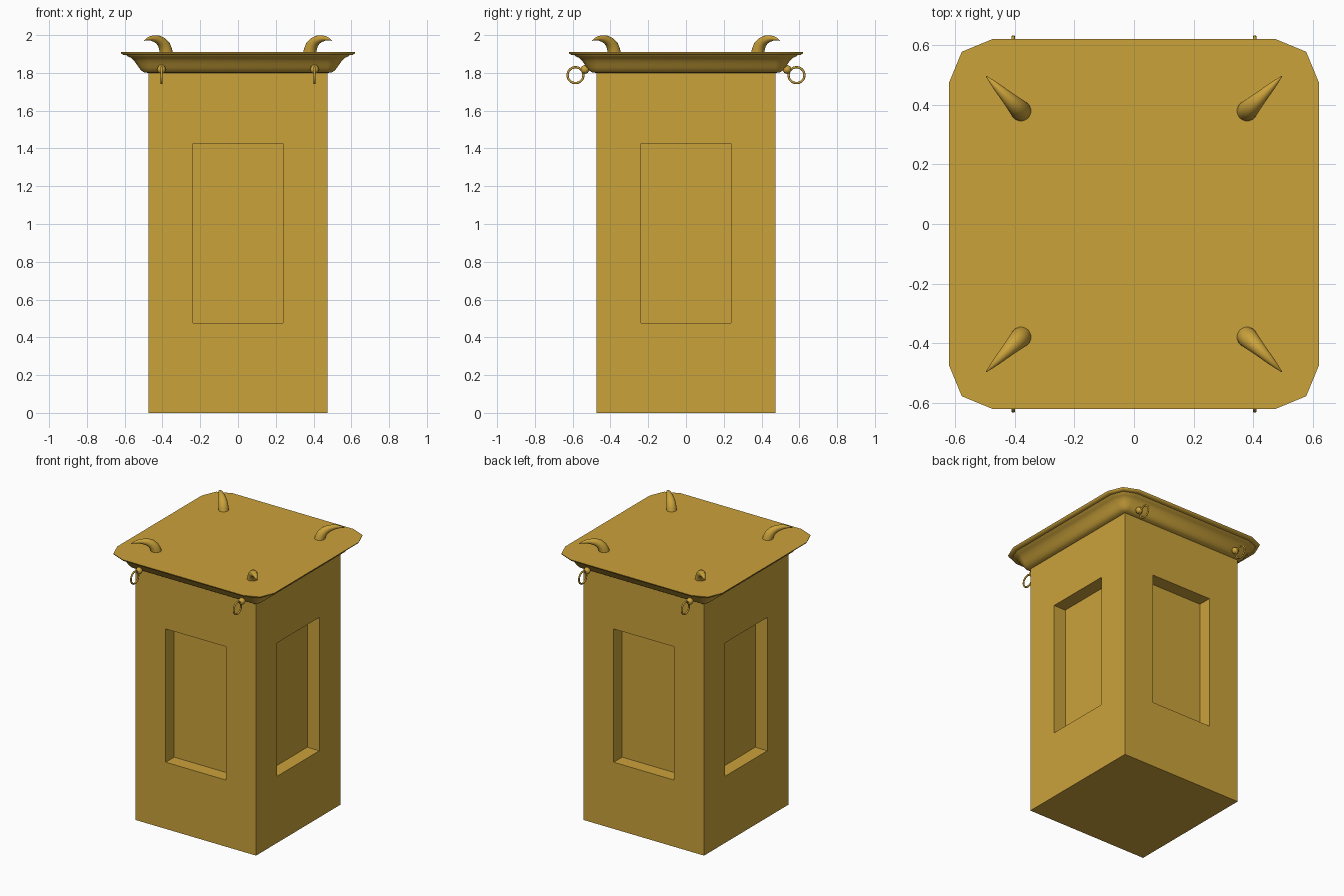
import bpy, bmesh, math
from mathutils import Vector, Matrix

if "Cube" in bpy.data.objects:
    bpy.data.objects.remove(bpy.data.objects["Cube"])

gold = bpy.data.materials.new("antique gold")
gold.diffuse_color = (0.60, 0.365, 0.044, 1)
gold.use_nodes = True
gold.node_tree.nodes["Principled BSDF"].inputs["Base Color"].default_value = gold.diffuse_color


def finish(name, bm, smooth=None):
    bmesh.ops.recalc_face_normals(bm, faces=bm.faces)
    me = bpy.data.meshes.new(name)
    bm.to_mesh(me)
    bm.free()
    me.materials.append(gold)
    ob = bpy.data.objects.new(name, me)
    bpy.context.collection.objects.link(ob)
    if smooth:
        bpy.ops.object.select_all(action='DESELECT')
        ob.select_set(True)
        bpy.context.view_layer.objects.active = ob
        bpy.ops.object.shade_smooth_by_angle(angle=math.radians(smooth))
    return ob


def skin(bm, rings):
    """Join successive closed rings of points and return the vertex rings."""
    vr = [[bm.verts.new(p) for p in r] for r in rings]
    n = len(vr[0])
    for a, b in zip(vr, vr[1:]):
        for i in range(n):
            bm.faces.new((a[i], a[(i + 1) % n], b[(i + 1) % n], b[i]))
    return vr


# Pedestal body with a recessed panel on each side
H, W, RECESS = 1.9, 0.475, 0.095
bm = bmesh.new()
bmesh.ops.create_cube(bm, size=1, matrix=Matrix.Translation((0, 0, H / 2))
                      @ Matrix.Diagonal((2 * W, 2 * W, H, 1)))
bm.normal_update()
for f in [f for f in bm.faces if abs(f.normal.z) < 0.5]:
    centre, normal = f.calc_center_median(), f.normal.copy()
    corners = [v.co.copy() for v in f.verts]
    bmesh.ops.inset_individual(bm, faces=[f], thickness=0.1)
    for v, c in zip(f.verts, sorted(corners, key=lambda c: 0)):
        near = min(corners, key=lambda k: (k - v.co).length)
        v.co = centre.lerp(near, 0.5)
    panel = bmesh.ops.extrude_discrete_faces(bm, faces=[f])["faces"][0]
    bmesh.ops.translate(bm, verts=panel.verts, vec=-normal * RECESS)
finish("pedestal_body", bm)

# Moulded cornice: ogee profile swept round the body with two-segment corners
profile = [(0.001, 1.80), (0.022, 1.803), (0.038, 1.813), (0.050, 1.828),
           (0.062, 1.846), (0.076, 1.865), (0.092, 1.880), (0.112, 1.889),
           (0.116, 1.894), (0.132, 1.895), (0.143, 1.903), (0.145, 1.91)]
rings = []
for off, z in profile:
    ring = []
    for k in range(4):
        q = math.radians(45 + 90 * k)
        cx, cy = W * math.copysign(1, math.cos(q)), W * math.copysign(1, math.sin(q))
        for j in range(3):
            a = math.radians(90 * k + 45 * j)
            ring.append((cx + off * math.cos(a), cy + off * math.sin(a), z))
    rings.append(ring)
bm = bmesh.new()
bm.faces.new(skin(bm, rings)[-1])
finish("cornice", bm, 40)

# Curved horns at the four corners, pointing outwards: diagonal x=y, z, radius
path = [(0.378, 1.895, 0.035), (0.382, 1.92, 0.034), (0.390, 1.943, 0.032),
        (0.403, 1.962, 0.028), (0.420, 1.975, 0.023), (0.440, 1.981, 0.018),
        (0.460, 1.983, 0.013), (0.480, 1.979, 0.007), (0.497, 1.970, 0.0008)]
for sx, sy in ((1, 1), (-1, 1), (-1, -1), (1, -1)):
    pts = [Vector((sx * d, sy * d, z)) for d, z, r in path]
    side = Vector((-sy, sx, 0)).normalized()
    rings = []
    for i, p in enumerate(pts):
        t = (pts[min(i + 1, len(pts) - 1)] - pts[max(i - 1, 0)]).normalized()
        up = t.cross(side)
        rings.append([p + path[i][2] * (math.cos(a) * side + math.sin(a) * up)
                      for a in (math.tau * k / 20 for k in range(20))])
    bm = bmesh.new()
    bm.faces.new(skin(bm, rings)[-1])
    finish("corner_horn", bm, 45)

# Studs with hanging rings on the front and back of the cornice
for sx in (-1, 1):
    for sy in (-1, 1):
        x = sx * 0.405
        # stud sticks out square to the sloping moulding, with a rounded head
        a, b = Vector((x, sy * 0.515, 1.838)), Vector((x, sy * 0.535, 1.818))
        bm = bmesh.new()
        rot = (b - a).to_track_quat('Z', 'Y').to_matrix().to_4x4()
        bmesh.ops.create_cone(bm, cap_ends=True, segments=16, radius1=0.018, radius2=0.018,
                              depth=0.05, matrix=Matrix.Translation((a + b) / 2) @ rot)
        bmesh.ops.create_uvsphere(bm, u_segments=16, v_segments=10, radius=0.023,
                                  matrix=Matrix.Translation(b) @ rot)
        finish("ring_stud", bm, 40)
        # thin ring in the y-z plane
        bpy.ops.mesh.primitive_torus_add(location=(x, sy * 0.585, 1.788),
                                         rotation=(0, math.pi / 2, 0),
                                         major_radius=0.042, minor_radius=0.006,
                                         major_segments=32, minor_segments=10)
        ring = bpy.context.object
        ring.name = "pull_ring"
        ring.data.materials.append(gold)
        bpy.ops.object.shade_smooth()
